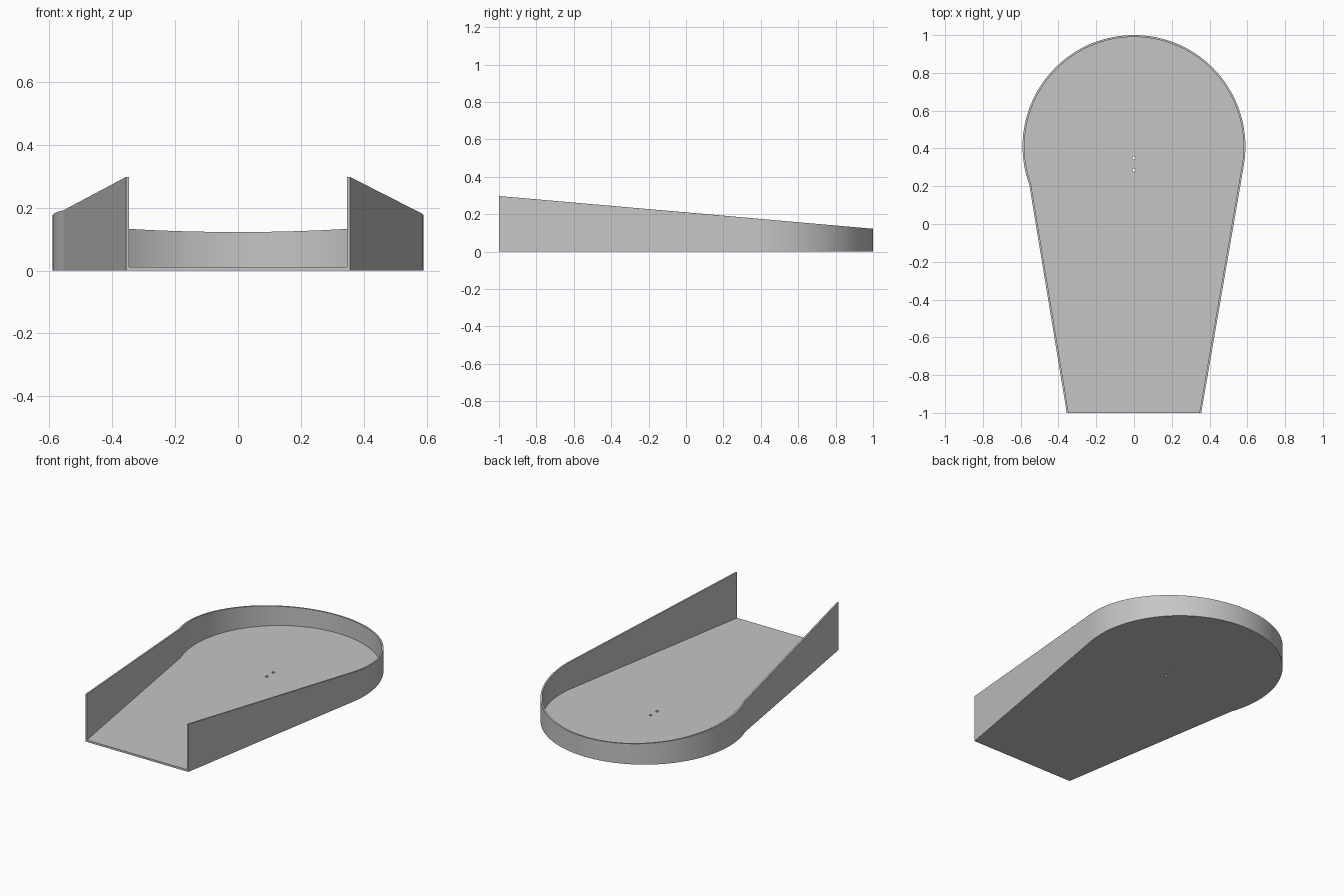
import bpy
import bmesh
from math import cos, sin, radians

cube = bpy.data.objects.get("Cube")
if cube:
    bpy.data.objects.remove(cube, do_unlink=True)

CENTRE_Y, RADIUS, HALF_FRONT = 0.41, 0.59, 0.356
WALL, FLOOR, SEGMENTS = 0.01, 0.012, 80

grey = bpy.data.materials.new("plain grey")
colour = (0.56, 0.56, 0.56, 1)
grey.use_nodes = True
grey.diffuse_color = colour
grey.node_tree.nodes["Principled BSDF"].inputs["Base Color"].default_value = colour


def outline(inset):
    """Open teardrop path: front left corner, round back, front right corner."""
    start, end = radians(200), radians(-9.7)
    r, w = RADIUS - inset, HALF_FRONT - inset
    arc = []
    for i in range(SEGMENTS + 1):
        a = start + (end - start) * i / SEGMENTS
        arc.append((r * cos(a), CENTRE_Y + r * sin(a)))
    return [(-w, -1)] + arc + [(w, -1)]


def rim_height(y):
    return 0.21 - 0.0875 * y


def finish(name, bm):
    bmesh.ops.recalc_face_normals(bm, faces=bm.faces)
    mesh = bpy.data.meshes.new(name)
    bm.to_mesh(mesh)
    bm.free()
    mesh.materials.append(grey)
    obj = bpy.data.objects.new(name, mesh)
    bpy.context.collection.objects.link(obj)
    return obj


def smooth(obj):
    bpy.ops.object.select_all(action="DESELECT")
    obj.select_set(True)
    bpy.context.view_layer.objects.active = obj
    bpy.ops.object.shade_smooth_by_angle(angle=radians(8))


# Wall with a sloping rim, open at the front
bm = bmesh.new()
rings = []
for (ox, oy), (ix, iy) in zip(outline(0), outline(WALL)):
    section = [(ox, oy, 0), (ox, oy, rim_height(oy)),
               (ix, iy, rim_height(oy)), (ix, iy, 0)]
    rings.append([bm.verts.new(p) for p in section])
for a, b in zip(rings, rings[1:]):
    for i in range(4):
        j = (i + 1) % 4
        bm.faces.new((a[i], a[j], b[j], b[i]))
bm.faces.new(rings[0])
bm.faces.new(rings[-1])
smooth(finish("side_wall", bm))

# Floor plate filling the inside of the wall
bm = bmesh.new()
base = bm.faces.new([bm.verts.new((x, y, 0)) for x, y in outline(WALL)])
top = bmesh.ops.extrude_face_region(bm, geom=[base])["geom"]
bmesh.ops.translate(bm, vec=(0, 0, FLOOR),
                    verts=[v for v in top if isinstance(v, bmesh.types.BMVert)])
floor = finish("floor_plate", bm)

# Two small holes through the floor
for number, y in enumerate((0.285, 0.35), 1):
    bpy.ops.mesh.primitive_cylinder_add(vertices=12, radius=0.009, depth=0.1,
                                        location=(0, y, 0))
    cutter = bpy.context.object
    cutter.name = f"hole_cutter_{number}"
    cutter.data.materials.append(grey)
    cutter.hide_render = True
    cutter.hide_set(True)
    cut = floor.modifiers.new(f"hole_{number}", "BOOLEAN")
    cut.operation = "DIFFERENCE"
    cut.solver = "EXACT"
    cut.object = cutter
